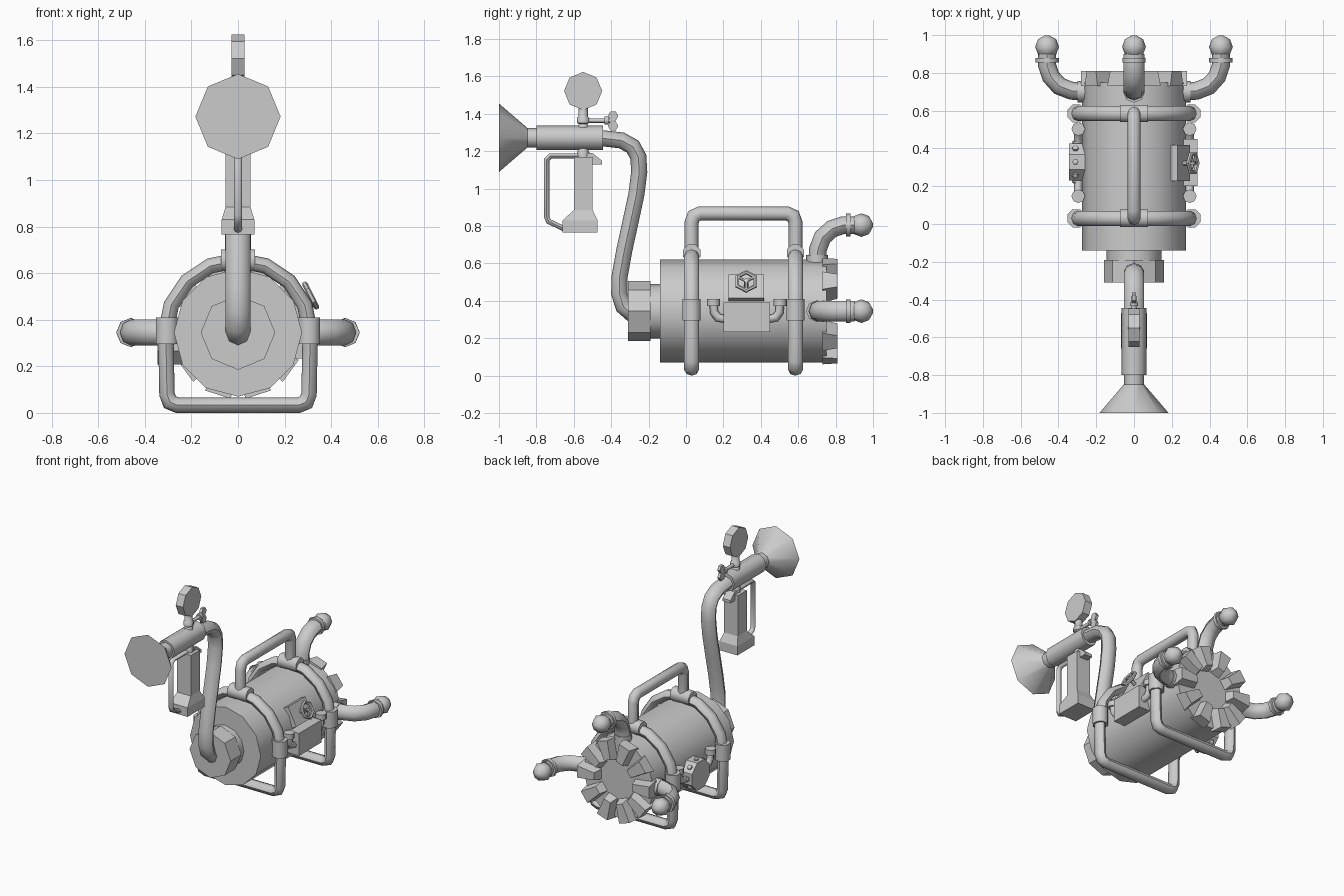
import bpy, bmesh, math
from mathutils import Vector as V, Matrix

if "Cube" in bpy.data.objects:
    bpy.data.objects.remove(bpy.data.objects["Cube"])

grey = bpy.data.materials.new("plain_grey")
grey.diffuse_color = (0.6, 0.6, 0.6, 1)
grey.use_nodes = True
grey.node_tree.nodes["Principled BSDF"].inputs["Base Color"].default_value = grey.diffuse_color
CZ = 0.345   # height of the tank axis


def finish(name, bm, angle=50):
    bmesh.ops.recalc_face_normals(bm, faces=bm.faces)
    me = bpy.data.meshes.new(name)
    bm.to_mesh(me)
    bm.free()
    me.materials.append(grey)
    ob = bpy.data.objects.new(name, me)
    bpy.context.collection.objects.link(ob)
    if angle:
        bpy.ops.object.select_all(action='DESELECT')
        bpy.context.view_layer.objects.active = ob
        ob.select_set(True)
        bpy.ops.object.shade_smooth_by_angle(angle=math.radians(angle))
    return ob


def loft(name, rings, closed=False, angle=50):
    """Skin a list of equal-length point rings."""
    bm = bmesh.new()
    vs = [[bm.verts.new(p) for p in r] for r in rings]
    n = len(vs[0])
    for i in range(len(vs) if closed else len(vs) - 1):
        a, b = vs[i], vs[(i + 1) % len(vs)]
        for k in range(n):
            bm.faces.new((a[k], a[(k + 1) % n], b[(k + 1) % n], b[k]))
    if not closed:
        bm.faces.new(vs[0])
        bm.faces.new(vs[-1])
    return finish(name, bm, angle)


def turned(name, origin, axis, profile, sides=8, angle=50, phase=0.0):
    """Turned part: profile is (distance along axis, radius)."""
    q = V(axis).to_track_quat('Z', 'Y').to_matrix()
    rings = [[V(origin) + q @ V((r * math.cos(2 * math.pi * (k + phase) / sides),
                                 r * math.sin(2 * math.pi * (k + phase) / sides), d))
              for k in range(sides)] for d, r in profile]
    return loft(name, rings, False, angle)


def tube(name, pts, normal, r_out, r_in, closed=False, sides=8):
    """Pipe along a flat path; r_out across the path plane, r_in within it."""
    pts, n = [V(p) for p in pts], V(normal)
    rings, m = [], len(pts)
    for i, p in enumerate(pts):
        a = pts[i - 1] if (closed or i) else None
        b = pts[(i + 1) % m] if (closed or i < m - 1) else None
        t1 = (p - a).normalized() if a else (b - p).normalized()
        t2 = (b - p).normalized() if b else t1
        t = (t1 + t2).normalized()
        side = n.cross(t) / max(t.dot(t1), 0.6)
        rings.append([p + n * r_out * math.cos(2 * math.pi * k / sides)
                      + side * r_in * math.sin(2 * math.pi * k / sides) for k in range(sides)])
    return loft(name, rings, closed)


def box(name, centre, size, rot=None):
    bm = bmesh.new()
    bmesh.ops.create_cube(bm, size=1, matrix=Matrix.Translation(centre)
                          @ (rot or Matrix()) @ Matrix.Diagonal((*size, 1)))
    return finish(name, bm, 0)


# Tank, front neck and front cap
turned("tank", (0, 0, CZ), (0, 1, 0), [(-.14, .275), (.75, .275)], 12)
turned("front_neck", (0, 0, CZ), (0, 1, 0), [(-.2, .145), (-.13, .145)], 12)
turned("front_cap", (0, 0, CZ), (0, 1, 0), [(-.31, .16), (-.19, .16)], 8, 40)

# Ring of ten wedge teeth on the back
for i in range(10):
    a = math.radians(36 * i)
    rad, tan = V((math.cos(a), 0, math.sin(a))), V((-math.sin(a), 0, math.cos(a)))
    rings = [[V((0, y, CZ)) + rad * r + tan * w for r, w in
              ((r0, -w0), (r1, -w1), (r1, w1), (r0, w0))]
             for y, r0, r1, w0, w1 in ((.73, .125, .28, .038, .058), (.81, .15, .28, .026, .042))]
    loft("back_tooth", rings, False, 0)

# Two carrying frames with sleeves
for y in (.03, .585):
    path = [(.31 * math.cos(math.pi * k / 8), y, CZ + .31 * math.sin(math.pi * k / 8))
            for k in range(9)]
    path += [(-.305, y, .08), (-.292, y, .046), (-.26, y, .033),
             (.26, y, .033), (.292, y, .046), (.305, y, .08)]
    tube("carry_frame", path, (0, 1, 0), .04, .033, True)
    for s in (-1, 1):
        turned("leg_sleeve", (s * .305, y, 0), (0, 0, 1), [(.295, .052), (.41, .052)], 8, 50, .5)
    turned("top_sleeve", (0, y, .655), (1, 0, 0), [(-.073, .05), (.073, .05)], 8, 50, .5)

# Top carry handle
tube("top_handle", [(0, .03, .65), (0, .03, .82), (0, .042, .853), (0, .075, .868),
                    (0, .54, .868), (0, .573, .853), (0, .585, .82), (0, .585, .65)],
     (1, 0, 0), .035, .037)

# Three bent outlets with collars and ball ends
for ang in (0, 90, 180):
    c, s = math.cos(math.radians(ang)), math.sin(math.radians(ang))
    at = lambda r, y: V((c * r, y, CZ + s * r))
    tube("outlet_pipe", [at(r, y) for r, y in
                         ((.25, .7), (.33, .705), (.395, .73), (.44, .78), (.46, .84), (.46, .9))],
         (-s, 0, c), .055, .047)
    turned("outlet_flange", at(0, .7), (c, 0, s), [(.24, .058), (.3, .058)])
    turned("outlet_collar", at(.46, 0), (0, 1, 0), [(.855, .062), (.88, .062)])
    turned("outlet_ball", at(.46, .938), (0, 1, 0),
           [(.062 * math.sin(math.radians(t)), .063 * math.cos(math.radians(t)))
            for t in (-75, -40, 0, 40, 80)])

# Side elbows, either side of the box and the round drum
for s in (-1, 1):
    for d in (-1, 1):
        y = lambda v: .325 + d * v
        x = s * .295
        tube("side_elbow", [(x, y(.178), .40), (x, y(.175), .34), (x, y(.155), .31), (x, y(.09), .298)],
             (1, 0, 0), .022, .022)
        turned("elbow_cap", (x, y(.178), 0), (0, 0, 1), [(.372, .036), (.41, .036)])

# Right side: control box, slanted panel and valve wheel
box("control_box", (.265, .325, .313), (.14, .25, .158))
a = math.radians(27)
out, up = V((math.cos(a), 0, math.sin(a))), V((-math.sin(a), 0, math.cos(a)))
mid = V((0, .322, CZ))
box("valve_panel", mid + out * .265, (.06, .19, .14), Matrix.Rotation(-a, 4, 'Y'))
turned("valve_stem", mid, out, [(.27, .013), (.362, .013)], 6)
hub = mid + out * .35
tube("valve_wheel", [hub + up * .055 * math.cos(math.pi * k / 3) + V((0, .055 * math.sin(math.pi * k / 3), 0))
                     for k in range(6)], out, .012, .01, True, 6)
for k in range(3):
    t = math.pi * (2 * k + 1) / 3
    turned("wheel_spoke", hub, up * math.cos(t) + V((0, math.sin(t), 0)), [(0, .008), (.05, .008)], 6)

# Left side: round drum with rim studs
turned("side_drum", (0, .328, .305), (-1, 0, 0), [(.24, .105), (.345, .105)], 8, 30, .5)
for k in range(8):
    t = math.pi * k / 4
    turned("drum_stud", (-.31, .328, .305), (0, math.sin(t), math.cos(t)),
           [(.09, .017), (.108, .017), (.114, .008)], 6)

# Hose from the cap up to the barrel
tube("hose", [(0, -.2, .345), (0, -.295, .335), (0, -.335, .37), (0, -.357, .44), (0, -.355, .53),
              (0, -.33, .67), (0, -.295, .83), (0, -.265, .97), (0, -.25, 1.09), (0, -.255, 1.17),
              (0, -.285, 1.225), (0, -.345, 1.258), (0, -.47, 1.272)], (1, 0, 0), .053, .043)

# Barrel, neck and cone mouth
BZ = 1.272
turned("barrel", (0, 0, BZ), (0, 1, 0), [(-.8, .066), (-.445, .066)])
turned("barrel_neck", (0, 0, BZ), (0, 1, 0), [(-.86, .053), (-.78, .053)])
turned("cone_mouth", (0, 0, BZ), (0, 1, 0), [(-1, .183), (-.845, .05)], 8, 40)

# Dial on its stem, with a small tap
turned("dial", (0, -.55, 1.522), (1, 0, 0), [(-.028, .102), (.028, .102)], 8, 30)
turned("dial_stem", (0, -.55, 0), (0, 0, 1),
       [(1.32, .03), (1.335, .03), (1.345, .022), (1.352, .034), (1.378, .034), (1.385, .025), (1.44, .025)])
turned("tap_pipe", (0, 0, 1.364), (0, 1, 0),
       [(-.55, .012), (-.435, .012), (-.435, .022), (-.415, .022), (-.415, .012), (-.38, .012)])
for z in (1.335, 1.388):
    turned("tap_wing", (0, -.39, z), (1, 0, 0), [(-.01, .028), (.01, .028)], 6)

# Grip with flared foot, collar and trigger
loft("grip", [[(-x, y0, z), (x, y0, z), (x, y1, z), (-x, y1, z)] for z, x, y0, y1 in
              ((.766, .07, -.66, -.472), (.83, .07, -.66, -.472),
               (.885, .053, -.6, -.5), (1.17, .053, -.6, -.5))], False, 0)
turned("grip_collar", (0, -.55, 0), (0, 0, 1), [(1.16, .034), (1.195, .034), (1.22, .02)])
loft("trigger", [[(x, -.53, 1.19), (x, -.5, 1.19), (x, -.45, 1.15), (x, -.45, 1.13), (x, -.53, 1.13)]
                 for x in (-.03, .03)], False, 0)

# Guard loop in front of the grip
tube("grip_guard", [(0, -.54, 1.175), (0, -.725, 1.175), (0, -.745, 1.155), (0, -.745, .85),
                    (0, -.735, .825), (0, -.64, .78)], (1, 0, 0), .018, .014)
